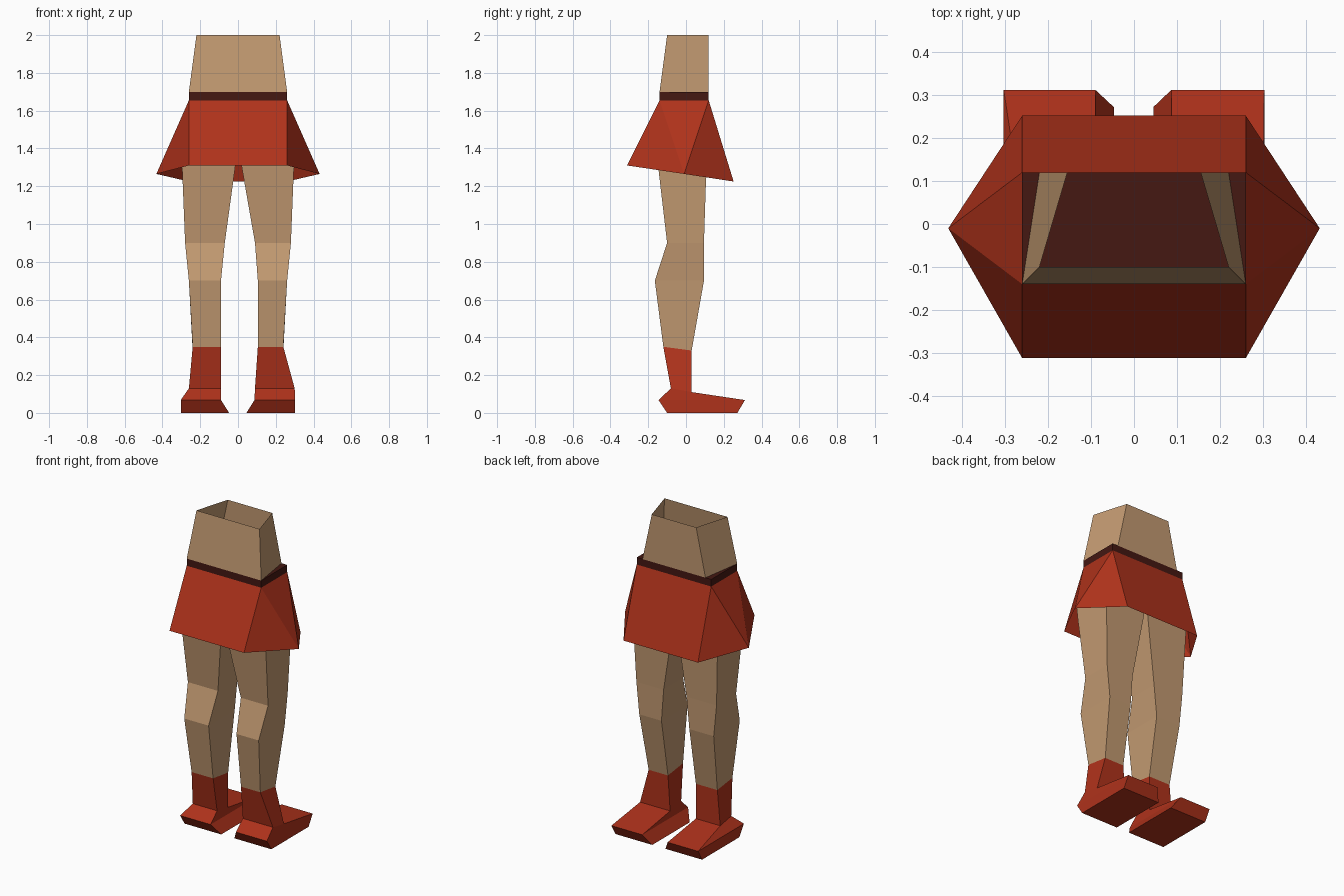
import bpy, bmesh

if "Cube" in bpy.data.objects:
    bpy.data.objects.remove(bpy.data.objects["Cube"])

def material(name, rgb):
    m = bpy.data.materials.new(name)
    m.diffuse_color = (*rgb, 1)
    m.use_nodes = True
    m.node_tree.nodes["Principled BSDF"].inputs["Base Color"].default_value = m.diffuse_color
    return m

SKIN = material("skin", (0.54, 0.32, 0.165))
RED = material("red", (0.43, 0.032, 0.011))
DARK = material("dark_brown", (0.058, 0.009, 0.006))

def make(name, verts, faces, mat):
    bm = bmesh.new()
    vs = [bm.verts.new(v) for v in verts]
    for f in faces:
        bm.faces.new([vs[i] for i in f])
    bmesh.ops.recalc_face_normals(bm, faces=bm.faces)
    me = bpy.data.meshes.new(name)
    bm.to_mesh(me)
    bm.free()
    me.materials.append(mat)
    ob = bpy.data.objects.new(name, me)
    bpy.context.collection.objects.link(ob)
    return ob

def box_ring(xa, xb, yf, yb, zf, zb=None):
    """Four corners; zf / zb are the heights of the front and back edges."""
    zb = zf if zb is None else zb
    return [(xa, yf, zf), (xb, yf, zf), (xb, yb, zb), (xa, yb, zb)]

def loft(name, rings, mat, bottom=False, top=False):
    verts = [v for r in rings for v in r]
    faces = [(4*k + i, 4*k + (i+1) % 4, 4*k + 4 + (i+1) % 4, 4*k + 4 + i)
             for k in range(len(rings) - 1) for i in range(4)]
    n = len(verts)
    if bottom:
        faces.append((3, 2, 1, 0))
    if top:
        faces.append((n-4, n-3, n-2, n-1))
    return make(name, verts, faces, mat)

# Waist: open tube, narrower at the back
loft("waist", [
    [(-.26, -.14, 1.70), (.26, -.14, 1.70), (.22, .12, 1.70), (-.22, .12, 1.70)],
    [(-.22, -.10, 2.0), (.22, -.10, 2.0), (.155, .12, 2.0), (-.155, .12, 2.0)]], SKIN)

# Belt
loft("belt", [box_ring(-.26, .26, -.14, .12, 1.655),
              box_ring(-.26, .26, -.14, .12, 1.70)], DARK, True, True)

# Skirt: flared, open below, with a point on each side
skirt = box_ring(-.26, .26, -.14, .12, 1.655) + \
        box_ring(-.26, .26, -.312, .252, 1.31, 1.225) + \
        [(.432, -.01, 1.265), (-.432, -.01, 1.265)]
make("skirt", skirt, [(0, 1, 5, 4), (2, 3, 7, 6),
                      (1, 8, 5), (1, 2, 8), (2, 6, 8),
                      (0, 4, 9), (0, 9, 3), (3, 9, 7)], RED)

# Legs and boots: side, inner x at thigh / knee / shin, ankle outer x, toe and sole inner x
for label, s, thigh, knee, shin, ankle, toe, sole in (
        ("left", -1, .015, .07, .09, .26, .09, .047),
        ("right", 1, .02, .09, .105, .30, .087, .045)):
    cuff = box_ring(s*shin, s*.24, -.12, .03, .35, .33)
    loft(label + "_leg", [
        cuff,
        box_ring(s*shin, s*.26, -.165, .095, .70),
        box_ring(s*knee, s*.28, -.10, .095, .90),
        box_ring(s*thigh, s*.296, -.147, .108, 1.30),
        box_ring(s*.003, s*.30, -.155, .11, 1.40)], SKIN)
    loft(label + "_boot", [
        box_ring(s*sole, s*.303, -.10, .272, 0),
        box_ring(s*toe, s*.303, -.145, .312, .068),
        box_ring(s*.09, s*ankle, -.08, .03, .13, .11),
        cuff], RED, bottom=True)
